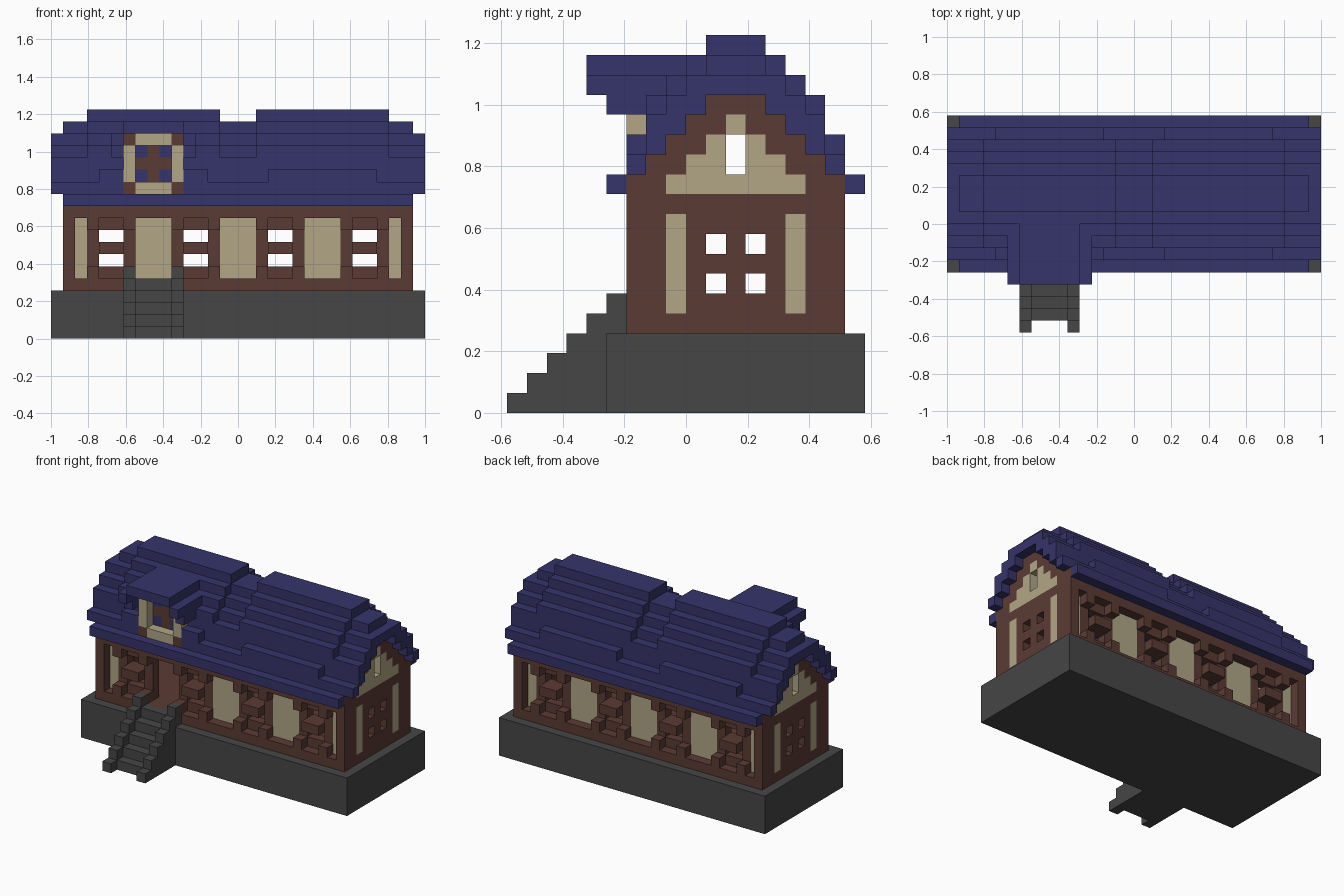
import bpy, bmesh, math
from mathutils import Vector

cube = bpy.data.objects.get("Cube")
if cube:
    bpy.data.objects.remove(cube, do_unlink=True)

U = 2 / 31                                  # edge of one building block
ORIGIN = Vector((-1, -9 * U, 0))


def material(name, rgb):
    lin = [((c / 255 + 0.055) / 1.055) ** 2.4 for c in rgb] + [1]
    m = bpy.data.materials.new(name)
    m.use_nodes = True
    m.diffuse_color = lin
    m.node_tree.nodes["Principled BSDF"].inputs["Base Color"].default_value = lin
    return m


BLUE, BROWN, BEIGE, GREY = range(4)
MATS = [material("roof_blue", (54, 52, 106)), material("timber_brown", (91, 59, 52)),
        material("plaster_beige", (177, 166, 134)), material("stone_grey", (70, 70, 70))]

SIDES = {  # outward direction: corner offsets of the face
    (1, 0, 0): ((1, 0, 0), (1, 1, 0), (1, 1, 1), (1, 0, 1)),
    (-1, 0, 0): ((0, 0, 0), (0, 0, 1), (0, 1, 1), (0, 1, 0)),
    (0, 1, 0): ((0, 1, 0), (0, 1, 1), (1, 1, 1), (1, 1, 0)),
    (0, -1, 0): ((0, 0, 0), (1, 0, 0), (1, 0, 1), (0, 0, 1)),
    (0, 0, 1): ((0, 0, 1), (1, 0, 1), (1, 1, 1), (0, 1, 1)),
    (0, 0, -1): ((0, 0, 0), (0, 1, 0), (1, 1, 0), (1, 0, 0)),
}


def fill(cells, x, y, z, mat):
    """Fill a range of blocks (end exclusive); mat None carves them out."""
    for i in range(*x):
        for j in range(*y):
            for k in range(*z):
                if mat is None:
                    cells.pop((i, j, k), None)
                else:
                    cells[i, j, k] = mat


def build(name, cells):
    """Skin the blocks with outer faces only and merge flat areas."""
    bm = bmesh.new()
    verts = {}
    for c, mat in cells.items():
        for d, corners in SIDES.items():
            if tuple(a + b for a, b in zip(c, d)) in cells:
                continue
            loop = []
            for o in corners:
                p = tuple(a + b for a, b in zip(c, o))
                if p not in verts:
                    verts[p] = bm.verts.new(ORIGIN + Vector(p) * U)
                loop.append(verts[p])
            bm.faces.new(loop).material_index = mat
    bmesh.ops.dissolve_limit(bm, angle_limit=math.radians(1), verts=bm.verts,
                             edges=bm.edges, delimit={'MATERIAL'})
    me = bpy.data.meshes.new(name)
    bm.to_mesh(me)
    bm.free()
    for m in MATS:
        me.materials.append(m)
    bpy.context.collection.objects.link(bpy.data.objects.new(name, me))


# Stone base
base = {}
fill(base, (0, 31), (5, 18), (0, 4), GREY)
build("stone_base", base)

# Front stairs with stepped side rails
stairs = {}
for j in range(6):
    fill(stairs, (7, 10), (j, j + 1), (0, j), GREY)
    for i in (6, 10):
        fill(stairs, (i, i + 1), (j, j + 1), (0, j + 1), GREY)
fill(stairs, (0, 31), (5, 6), (0, 4), None)
build("front_stairs", stairs)

# Floor
floor = {}
fill(floor, (2, 29), (7, 16), (4, 5), BROWN)
build("floor", floor)


# Long walls: outer frame layer and inner panel layer
def long_wall(name, outer, inner, door):
    w = {}
    fill(w, (2, 29), (outer, outer + 1), (4, 5), BROWN)
    fill(w, (2, 29), (outer, outer + 1), (10, 12), BROWN)
    fill(w, (2, 29), (inner, inner + 1), (5, 12), BROWN)
    for a, b in ((2, 3), (7, 10), (14, 17), (21, 24), (28, 29)):
        fill(w, (a, b), (inner, inner + 1), (5, 10), BEIGE)
    for a in (4, 11, 18, 25):
        for k in (6, 8):                    # window openings
            fill(w, (a, a + 2), (inner, inner + 1), (k, k + 1), None)
        for i in (a - 1, a + 2):            # frame corner blocks
            for k in (5, 9):
                fill(w, (i, i + 1), (outer, outer + 1), (k, k + 1), BROWN)
        fill(w, (a, a + 2), (outer, outer + 1), (7, 8), BROWN)
    if door:
        fill(w, (7, 10), (inner, inner + 1), (5, 10), None)
    build(name, w)


long_wall("front_wall", 6, 7, True)
long_wall("back_wall", 16, 15, False)

# Roof slope per row: underside and top height, symmetric about row 11
LOW = {6: 12, 7: 13, 8: 14, 9: 15, 10: 16, 11: 16}
TOP = {6: 13, 7: 15, 8: 16, 9: 17, 10: 18, 11: 18}


def mirrored(j):
    return min(j, 22 - j)


# End walls with gables
for name, i in (("right_end_wall", 1), ("left_end_wall", 29)):
    g = {}
    x = (i, i + 1)
    for j in range(6, 17):
        fill(g, x, (j, j + 1), (4, LOW[mirrored(j)]), BROWN)
    for j in (8, 14):
        fill(g, x, (j, j + 1), (5, 10), BEIGE)
    for j in (10, 12):
        for k in (6, 8):
            fill(g, x, (j, j + 1), (k, k + 1), None)
    for k, half in ((11, 3), (12, 2), (13, 1), (14, 0)):
        fill(g, x, (11 - half, 12 + half), (k, k + 1), BEIGE)
    fill(g, x, (11, 12), (12, 14), None)
    build(name, g)

# Stepped roof with two thicker areas
roof = {}
for j in range(6, 17):
    m = mirrored(j)
    fill(roof, (0, 31), (j, j + 1), (LOW[m], TOP[m]), BLUE)
    for a, b in (((4, 13), (18, 27)) if m == 6 else ((3, 14), (17, 28))):
        fill(roof, (a, b), (j, j + 1), (TOP[m], TOP[m] + 1), BLUE)
for i in (0, 30):
    fill(roof, (i, i + 1), (10, 13), (17, 18), None)
for j in (5, 17):
    fill(roof, (1, 30), (j, j + 1), (11, 12), BLUE)
# Dormer cover
fill(roof, (6, 11), (4, 10), (17, 18), BLUE)
for i in (5, 11):
    fill(roof, (i, i + 1), (4, 9), (16, 17), BLUE)
    fill(roof, (i, i + 1), (5, 8), (15, 16), BLUE)
# Dormer front: beige frame, brown corners, recessed brown cross
fill(roof, (6, 11), (6, 7), (12, 17), BEIGE)
for i in (6, 10):
    for k in (12, 16):
        fill(roof, (i, i + 1), (6, 7), (k, k + 1), BROWN)
fill(roof, (7, 10), (6, 7), (13, 16), None)
fill(roof, (8, 9), (7, 8), (13, 16), BROWN)
fill(roof, (7, 10), (7, 8), (14, 15), BROWN)
build("roof_and_dormer", roof)
